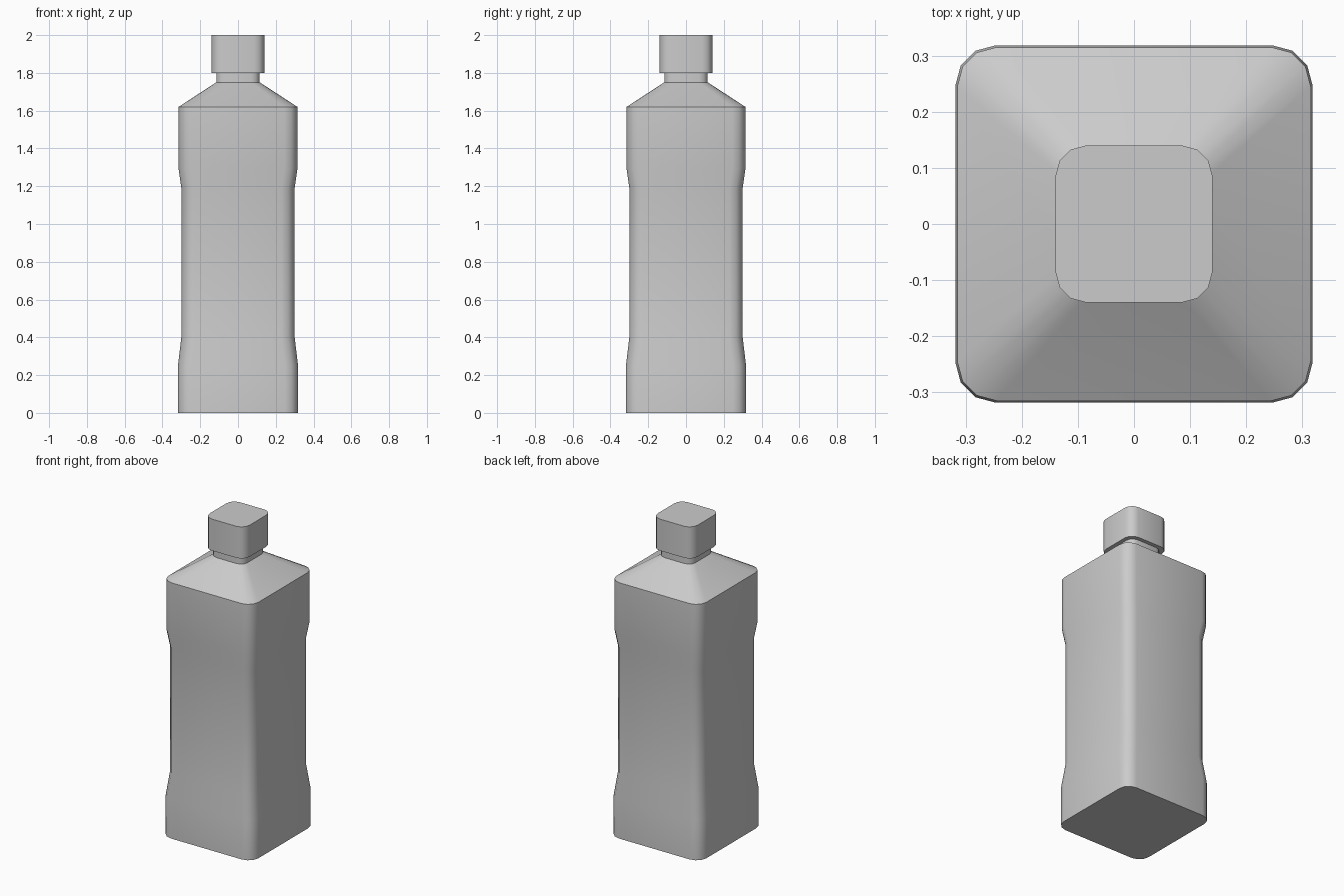
import bpy, bmesh, math

if "Cube" in bpy.data.objects:
    bpy.data.objects.remove(bpy.data.objects["Cube"])


def rounded_square(half, radius, z, segments=3):
    """Corner points of a rounded square, counter-clockwise."""
    points = []
    c = half - radius
    for k, (sx, sy) in enumerate([(1, 1), (-1, 1), (-1, -1), (1, -1)]):
        for i in range(segments + 1):
            a = math.radians(90 * (k + i / segments))
            points.append((sx * c + radius * math.cos(a),
                           sy * c + radius * math.sin(a), z))
    return points


def loft(name, sections, close_bottom, close_top):
    """Skin a stack of (half width, corner radius, height) sections."""
    bm = bmesh.new()
    rings = [[bm.verts.new(p) for p in rounded_square(*s)] for s in sections]
    n = len(rings[0])
    for low, high in zip(rings, rings[1:]):
        for i in range(n):
            j = (i + 1) % n
            bm.faces.new((low[i], low[j], high[j], high[i]))
    if close_bottom:
        bm.faces.new(rings[0][::-1])
    if close_top:
        bm.faces.new(rings[-1])
    mesh = bpy.data.meshes.new(name)
    bm.to_mesh(mesh)
    bm.free()
    obj = bpy.data.objects.new(name, mesh)
    bpy.context.collection.objects.link(obj)
    bpy.ops.object.select_all(action='DESELECT')
    obj.select_set(True)
    bpy.context.view_layer.objects.active = obj
    bpy.ops.object.shade_smooth_by_angle(angle=math.radians(35))
    return obj


# Bottle: base, recessed grip, upper body, sloped shoulder, neck
loft("bottle", [
    (0.318, 0.07, 0.0),
    (0.318, 0.07, 0.25),
    (0.30, 0.07, 0.40),
    (0.30, 0.07, 1.19),
    (0.315, 0.07, 1.295),
    (0.315, 0.07, 1.62),
    (0.115, 0.045, 1.75),
    (0.115, 0.045, 1.80),
], close_bottom=True, close_top=False)

# Cap: underside lip around the neck, side walls, flat top
loft("cap", [
    (0.115, 0.045, 1.80),
    (0.14, 0.055, 1.80),
    (0.14, 0.055, 2.0),
], close_bottom=False, close_top=True)
